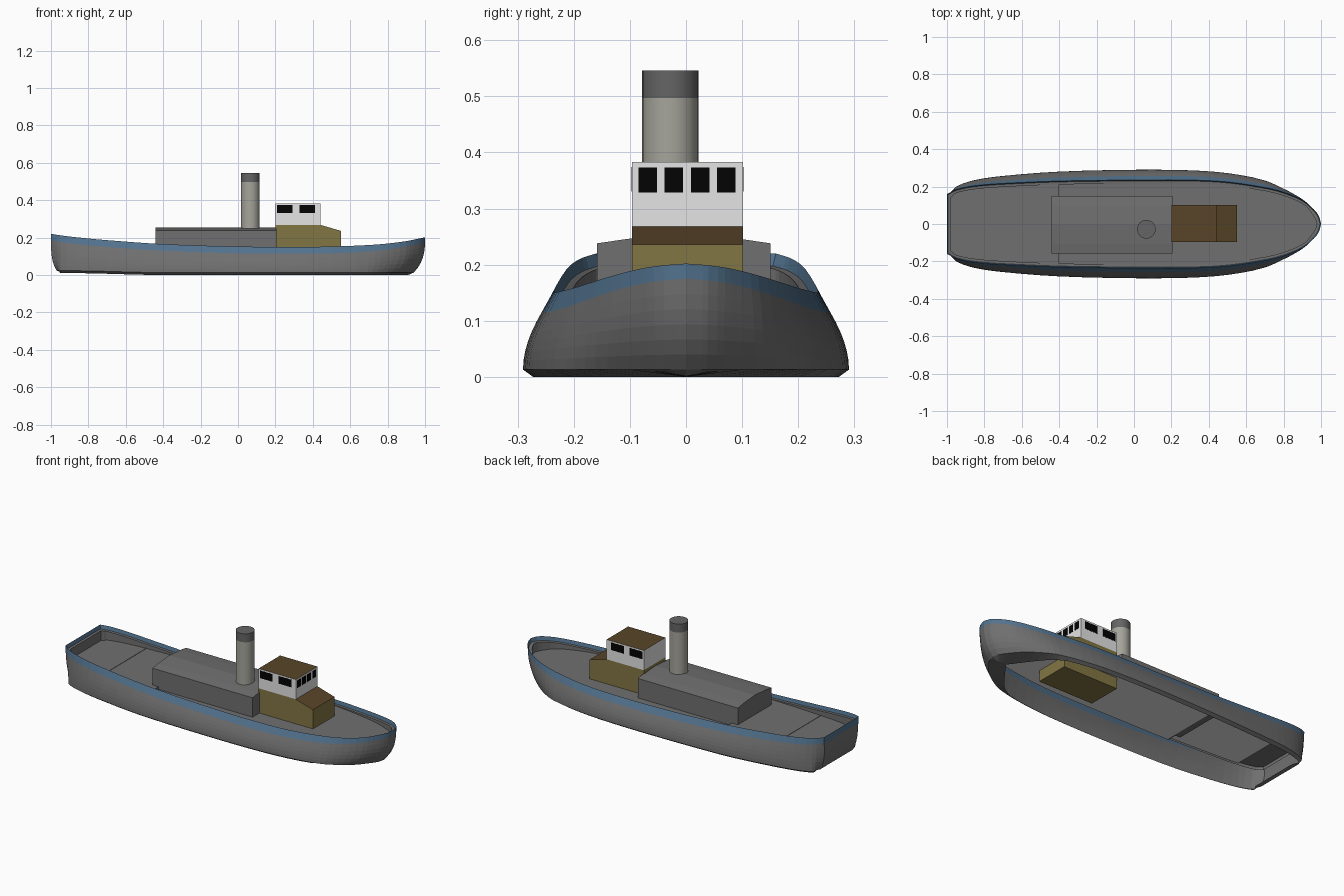
import bpy, bmesh, math
from mathutils import Vector

cube = bpy.data.objects.get("Cube")
if cube:
    bpy.data.objects.remove(cube)


def material(name, r, g, b):
    m = bpy.data.materials.new(name)
    m.use_nodes = True
    m.diffuse_color = (r, g, b, 1)
    m.node_tree.nodes["Principled BSDF"].inputs["Base Color"].default_value = (r, g, b, 1)
    return m


GREY = material("hull grey", .16, .16, .16)
BLUE = material("rail blue", .085, .17, .27)
OLIVE = material("cabin ochre", .225, .18, .058)
BROWN = material("roof brown", .1, .06, .022)
WHITE = material("wheelhouse white", .78, .78, .78)
BLACK = material("window black", .001, .001, .001)
FUNNEL = material("funnel stone", .38, .375, .33)
SOOT = material("funnel top grey", .13, .13, .13)


def finish(name, bm, mats):
    me = bpy.data.meshes.new(name)
    bm.to_mesh(me)
    bm.free()
    for m in mats:
        me.materials.append(m)
    ob = bpy.data.objects.new(name, me)
    bpy.context.collection.objects.link(ob)


def prism(name, profile, shift, mats):
    """Sweep a closed profile along shift; upward faces take the second material."""
    bm = bmesh.new()
    near = [bm.verts.new(p) for p in profile]
    far = [bm.verts.new(Vector(p) + Vector(shift)) for p in profile]
    bm.faces.new(near)
    bm.faces.new(far)
    for i in range(len(near)):
        bm.faces.new((near[i - 1], near[i], far[i], far[i - 1]))
    bmesh.ops.recalc_face_normals(bm, faces=bm.faces)
    if len(mats) > 1:
        for f in bm.faces:
            f.material_index = int(f.normal.z > .5)
    finish(name, bm, mats)


def box(name, x0, x1, y0, y1, z0, z1, *mats):
    profile = [(x0, y0, z0), (x1, y0, z0), (x1, y0, z1), (x0, y0, z1)]
    prism(name, profile, (0, y1 - y0, 0), mats)


# Hull stations: x, rail half-width, bilge half-width, rail height
STATIONS = [
    (-1, .16, .15, .22), (-.95, .185, .2, .212), (-.85, .205, .235, .2),
    (-.7, .217, .257, .186), (-.4, .23, .28, .165), (0, .235, .29, .152),
    (.3, .235, .287, .15), (.5, .225, .272, .152), (.7, .195, .235, .16),
    (.8, .17, .197, .168), (.9, .128, .14, .181), (.96, .08, .08, .193),
    (.99, .04, .038, .199), (1, 0, 0, .202)]
SPLIT = -.4
LOW_DECK, HIGH_DECK = .125, .14


def refine(rows, n=3):
    """Cubic interpolation across stations, with straight travel along x."""
    out = []
    for i in range(len(rows) - 1):
        a, b = Vector(rows[i]), Vector(rows[i + 1])
        p, q = Vector(rows[max(i - 1, 0)]), Vector(rows[min(i + 2, len(rows) - 1)])
        h = b[0] - a[0]
        ta, tb = (b - p) * h / (b[0] - p[0]), (q - a) * h / (q[0] - a[0])
        for k in range(n):
            t = k / n
            out.append(a * (2*t**3 - 3*t*t + 1) + ta * (t**3 - 2*t*t + t)
                       + b * (3*t*t - 2*t**3) + tb * (t**3 - t*t))
    return out + [Vector(rows[-1])]


def ramp(v):
    v = min(max(v, 0), 1)
    return v * v * (3 - 2 * v)


LINES = refine(STATIONS)
OUTER_STEPS = 7


def inside(s, gap):
    """Plan position a given gap inside the rail."""
    x = s[0] + gap * ramp((-.95 - s[0]) * 20) - gap * ramp((s[0] - .9) * 10)
    return x, max(0, s[1] - gap)


def section(s):
    """Points from the deck edge, over the ledge and rail, down to the bilge."""
    x, rail, bilge, top = s
    bow, stern = ramp((x - .6) / .4), ramp((-.95 - x) * 20)
    low = .01 * ramp((-.4 - x) / .5)
    edge, lip = inside(s, .019), inside(s, .005)
    pts = [(*edge, LOW_DECK - .003), (*edge, top - .023), (*lip, top - .022), (x, rail, top)]
    height = top - low - .013
    first = (.036 - .009 * bow) / height
    for k in range(OUTER_STEPS):
        t = first + (1 - first) * k / (OUTER_STEPS - 1)
        y = rail + (bilge - rail) * math.sin(t * math.pi / 2)
        pts.append((x - .06 * bow * t**3 + .03 * stern * t**4, y, top - height * t))
    pts.append((pts[-1][0] - .03 * bow + .04 * stern, max(0, bilge - .018 - .1 * bow), low))
    return pts


# Hull shell, both sides plus transom
bm = bmesh.new()
sides = []
for sign in (1, -1):
    sides.append([[bm.verts.new((x, sign * y, z)) for x, y, z in section(s)] for s in LINES])


def strip(a, b):
    for i in range(len(a) - 1):
        f = bm.faces.new((a[i], b[i], b[i + 1], a[i + 1]))
        f.material_index = int(i in (2, 3))


for side in sides:
    for a, b in zip(side, side[1:]):
        strip(a, b)
strip(sides[0][0], sides[1][0])
bmesh.ops.remove_doubles(bm, verts=bm.verts, dist=1e-5)
bmesh.ops.recalc_face_normals(bm, faces=bm.faces)
finish("hull", bm, [GREY, BLUE])


# Decks on two levels, with a pale lining below
def deck(name, rows, z, mat):
    bm = bmesh.new()
    edge = [inside(s, .018) for s in rows]
    port = [bm.verts.new((x, y, z)) for x, y in edge]
    starboard = [bm.verts.new((x, -y, z)) for x, y in edge]
    for i in range(len(edge) - 1):
        bm.faces.new((port[i], starboard[i], starboard[i + 1], port[i + 1]))
    bmesh.ops.remove_doubles(bm, verts=bm.verts, dist=1e-5)
    finish(name, bm, [mat])


fore = [s for s in LINES if s[0] > SPLIT - .001]
aft = [s for s in LINES if s[0] < SPLIT + .001]
deck("main_deck", fore, LOW_DECK, GREY)
deck("aft_deck", aft, HIGH_DECK, GREY)
deck("main_deck_lining", fore, LOW_DECK - .007, WHITE)
deck("aft_deck_lining", [s for s in aft if s[0] > -.87], HIGH_DECK - .007, WHITE)
box("deck_step", SPLIT - .006, SPLIT, -.211, .211, LOW_DECK - .007, HIGH_DECK, GREY)
box("deck_seam", -.733, -.727, -.198, .198, HIGH_DECK - .002, HIGH_DECK + .002, GREY)

# Long deckhouse with a cambered roof
half = [(.155, .12), (.155, .238), (.1, .246)]
outline = half + [(0, .254)] + [(-y, z) for y, z in reversed(half)]
prism("deckhouse", [(-.44, y - .004, z) for y, z in outline], (.645, 0, 0), [GREY])

# Forward cabin with sloping front roof
Y0, Y1 = -.096, .102
cabin = [(.2, .055), (.55, .055), (.55, .236), (.44, .268), (.2, .268)]
prism("forward_cabin", [(x, Y0, z) for x, z in cabin], (0, Y1 - Y0, 0), [OLIVE, BROWN])

# Wheelhouse and its windows, nearly flush with the walls
box("wheelhouse", .2, .44, Y0, Y1, .268, .383, WHITE, BROWN)
PROUD = .0008
for i in range(4):
    y = -.068 + i * .0465
    box(f"front_window_{i + 1}", .438, .44 + PROUD, y - .0165, y + .0165, .329, .373, BLACK)
for i, x in enumerate((.25, .37)):
    for name, wall in (("right", Y0), ("left", Y1)):
        box(f"{name}_side_window_{i + 1}", x - .041, x + .041,
            wall - PROUD, wall + PROUD, .33, .374, BLACK)


# Funnel with dark top band
def cylinder(name, z0, z1, mat):
    bpy.ops.mesh.primitive_cylinder_add(vertices=24, radius=.05, depth=z1 - z0,
                                        location=(.066, -.028, (z0 + z1) / 2))
    ob = bpy.context.object
    ob.name = name
    ob.data.materials.append(mat)
    bpy.ops.object.shade_smooth_by_angle()


cylinder("funnel", .23, .497, FUNNEL)
cylinder("funnel_top", .497, .546, SOOT)
